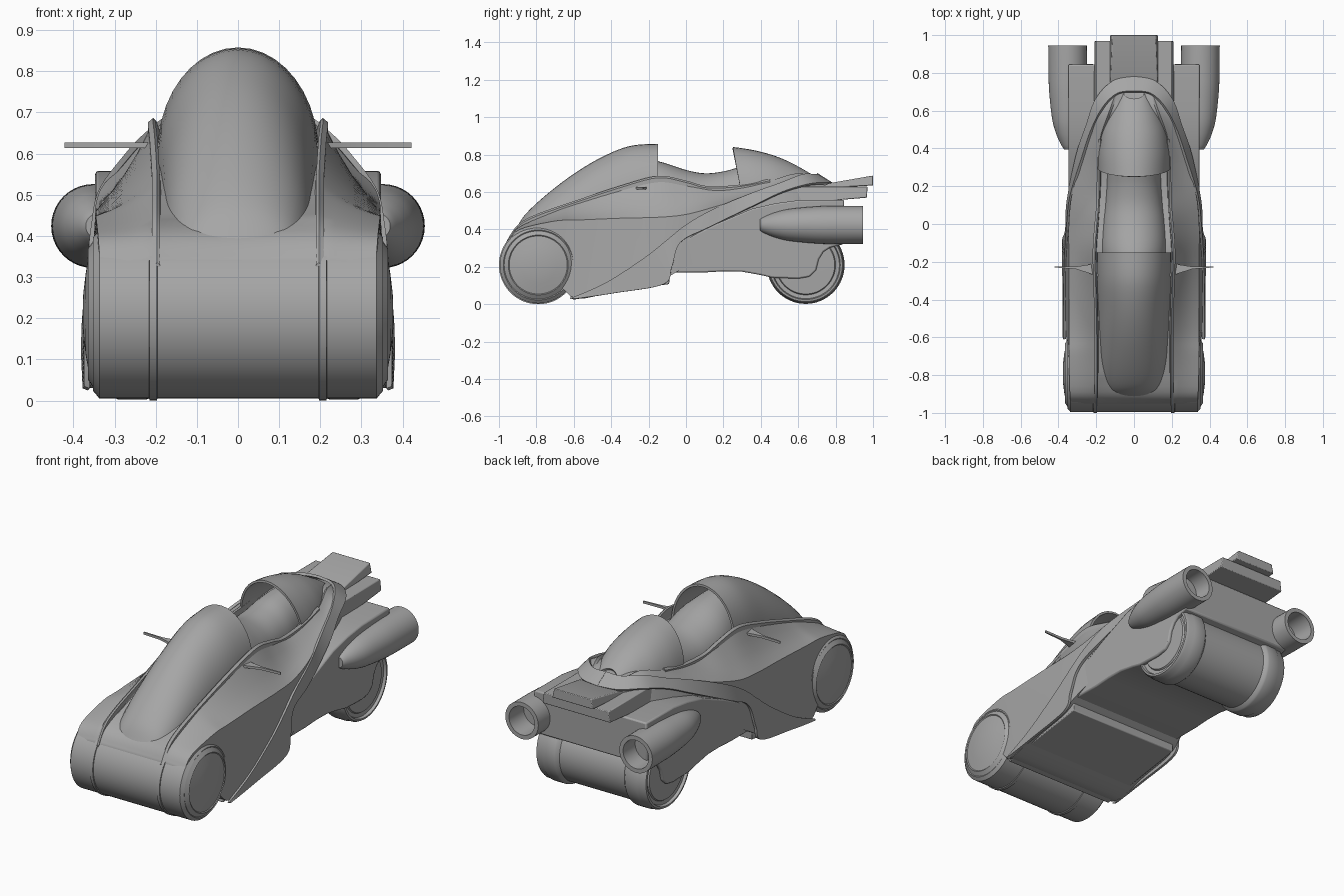
import bpy, bmesh
from math import sin, cos, pi

grey = bpy.data.materials.new("dark_grey")
grey.diffuse_color = (.38, .38, .38, 1)


def spline(rows, n=5):
    """Catmull-Rom interpolation through rows of numbers."""
    out = []
    for i in range(len(rows) - 1):
        p = [rows[max(0, min(len(rows) - 1, i + k))] for k in (-1, 0, 1, 2)]
        for s in range(n):
            t = s / n
            out.append([.5 * (2*b + (c-a)*t + (2*a-5*b+4*c-d)*t*t + (3*b-a-3*c+d)*t**3)
                        for a, b, c, d in zip(*p)])
    return out + [list(rows[-1])]


def loft(name, rings, closed=True, caps=True, mirror=False, thick=0, bevel=0):
    """Skin a list of equally long point rings."""
    bm = bmesh.new()
    vs = [[bm.verts.new(p) for p in r] for r in rings]
    m = len(rings[0])
    for a, b in zip(vs, vs[1:]):
        for j in range(m if closed else m - 1):
            k = (j + 1) % m
            bm.faces.new((a[j], a[k], b[k], b[j]))
    if closed and caps:
        bm.faces.new(vs[0])
        bm.faces.new(vs[-1])
    bmesh.ops.remove_doubles(bm, verts=bm.verts, dist=1e-5)
    bmesh.ops.recalc_face_normals(bm, faces=bm.faces)
    me = bpy.data.meshes.new(name)
    bm.to_mesh(me)
    bm.free()
    me.materials.append(grey)
    ob = bpy.data.objects.new(name, me)
    bpy.context.collection.objects.link(ob)
    bpy.ops.object.select_all(action='DESELECT')
    ob.select_set(True)
    bpy.context.view_layer.objects.active = ob
    if thick:
        mod = ob.modifiers.new("thickness", 'SOLIDIFY')
        mod.thickness, mod.offset = thick, 0
        bpy.ops.object.modifier_apply(modifier=mod.name)
    if bevel:
        mod = ob.modifiers.new("bevel", 'BEVEL')
        mod.width, mod.segments = bevel, 2
    if mirror:
        mod = ob.modifiers.new("mirror", 'MIRROR')
        mod.merge_threshold = .0005
    bpy.ops.object.shade_smooth_by_angle(angle=.6)
    return ob


def prism(name, profile, x, bevel=.004, xtop=None):
    """Side profile (y, z) extruded across the width."""
    zmax = max(z for _, z in profile)
    zmin = min(z for _, z in profile)
    def w(z):
        return x if xtop is None else x + (xtop - x) * (z - zmin) / (zmax - zmin)
    return loft(name, [[(s * w(z), y, z) for y, z in profile] for s in (-1, 1)], bevel=bevel)


def arches(rows, lean=0, n=20):
    """Half-ellipse sections (y, half width, base z, top z)."""
    return [[(w * cos(pi*i/n), y + lean * (1 - sin(pi*i/n)), zb + (zt-zb) * sin(pi*i/n))
             for i in range(n + 1)] for y, w, zb, zt in spline(rows)]


def wheel(name, y, z, profile, n=64):
    """Lathe of (x, radius) about a crosswise axle, mirrored."""
    loft(name, [[(x, y + r * cos(2*pi*i/n), z + r * sin(2*pi*i/n)) for i in range(n)]
                for x, r in profile], caps=False, mirror=True)


# wheels: wide drums with raised bands and stepped hub discs
wheel("front_wheel", -.79, .21,
      [(0, .205), (.196, .205), (.197, .21), (.215, .21), (.216, .205), (.337, .205), (.341, .2),
       (.352, .187), (.349, .182), (.364, .16), (.36, .155), (.37, .1), (.376, .05), (.377, 0)])
wheel("rear_wheel", .64, .21,
      [(0, .19), (.2, .19), (.215, .205), (.225, .208), (.29, .208), (.3, .203), (.325, .203),
       (.338, .196), (.34, .185), (.325, .18), (.322, .16), (.33, .155), (.332, 0)])

# main body: y, top z, rail x/z, shoulder x/z, bottom x/z
body = [(-.95, .34, .2, .345, .335, .333, .335, .25), (-.89, .41, .2, .415, .34, .40, .341, .2),
        (-.7, .48, .2, .50, .345, .445, .348, .12), (-.58, .52, .2, .545, .345, .45, .36, .03),
        (-.35, .58, .205, .62, .345, .46, .368, .08), (-.15, .62, .21, .67, .345, .465, .37, .12),
        (0, .60, .2, .645, .345, .48, .35, .2), (.15, .58, .19, .615, .33, .52, .34, .25),
        (.3, .59, .185, .63, .288, .565, .33, .3), (.45, .64, .18, .66, .238, .62, .30, .4),
        (.6, .69, .13, .70, .18, .675, .25, .45), (.74, .66, .08, .665, .12, .645, .18, .5)]
rings = []
for y, zt, xr, zr, xs, zs, xb, zb in spline(body):
    sag = .1 * (zr - zs)
    half = [(xr - .012, zt), (xr, zr)]
    half += [(xr + (xs-xr)*t, zr + (zs-zr)*t - 4*sag*t*(1-t)) for t in (.25, .5, .75)]
    half += [(xs, zs), (xs + (xb-xs)*.5, (zs+zb)/2), (xb, zb)]
    rings.append([(x, y, z) for x, z in half] + [(-x, y, z) for x, z in reversed(half)])
loft("main_body", rings)

# floor pan and rear fender block
prism("floor_pan", [(-.62, .028), (-.09, .108), (-.08, .3), (-.55, .3)], .343)
prism("rear_body", [(-.07, .17), (.1, .17), (.2, .176), (.3, .174), (.4, .156), (.46, .142),
                    (.6, .137), (.66, .147), (.695, .18), (.71, .24), (.735, .28), (.77, .303),
                    (.84, .32), (.845, .558), (.6, .556), (.48, .54), (.35, .51), (.15, .425),
                    (.03, .365), (-.03, .32), (-.06, .26)], .347, .008)

# sweeping side band that wraps behind the hood: upper edge, lower edge
band = [(.367, -.61, .032, .371, -.6, .027), (.367, -.42, .12, .372, -.38, .06),
        (.364, -.22, .25, .374, -.12, .107), (.358, -.1, .345, .372, -.075, .2),
        (.35, 0, .425, .358, -.03, .33), (.332, .15, .51, .35, .12, .41),
        (.272, .35, .592, .30, .37, .53), (.222, .5, .645, .25, .52, .60),
        (.16, .62, .69, .2, .66, .64), (.085, .69, .69, .11, .755, .645), (0, .70, .695, 0, .778, .645)]
loft("side_band", [[r[:3], r[3:]] for r in spline(band, 7)], closed=False, mirror=True, thick=.014)

# raised rails beside the cockpit
rail = [(.2, -.96, .33), (.2, -.9, .418), (.2, -.8, .475), (.2, -.6, .545), (.205, -.35, .628),
        (.21, -.15, .68), (.2, 0, .655), (.19, .12, .625), (.187, .3, .635), (.18, .45, .665)]
loft("cockpit_rail", [[(x-.01, y, z-.05), (x+.009, y, z-.05), (x+.009, y, z-.004), (x-.003, y, z+.006),
                       (x-.01, y, z)] for x, y, z in spline(rail)], mirror=True)

# front cowl, saddle and rear hood
loft("front_cowl", arches([(-.91, .10, .34, .385), (-.86, .145, .36, .47), (-.75, .17, .40, .575),
                           (-.6, .18, .45, .69), (-.45, .185, .5, .78), (-.3, .19, .56, .84),
                           (-.15, .19, .6, .852)]), closed=False, thick=.012)
loft("saddle", arches([(-.32, .16, .5, .79), (-.15, .175, .56, .765), (0, .168, .55, .718),
                       (.1, .155, .55, .70), (.2, .146, .55, .71), (.3, .14, .56, .735),
                       (.42, .12, .58, .745), (.5, .06, .6, .71)]))
loft("rear_hood", arches([(.25, .19, .57, .835), (.35, .187, .58, .82), (.45, .168, .60, .795),
                          (.53, .135, .62, .765), (.59, .10, .64, .735), (.66, .06, .65, .695)],
                         lean=.05), closed=False, thick=.012)

# stacked tail plates
prism("tail_deck", [(.5, .53), (.968, .57), (.97, .63), (.6, .63)], .215, xtop=.2)
prism("tail_fin", [(.7, .62), (1.0, .635), (1.0, .688), (.77, .648)], .13, xtop=.115)

# exhaust pods: y, centre x, radius, with a hollow rear
pod = spline([(.395, .34, .03), (.42, .341, .045), (.48, .345, .068), (.56, .348, .086),
              (.7, .35, .099), (.8, .351, .102)]) + [(.945, .352, .102), (.945, .352, .079), (.82, .352, .076)]
loft("exhaust_pod", [[(cx + r * cos(2*pi*i/40), y, .424 + r * sin(2*pi*i/40)) for i in range(40)]
                     for y, cx, r in pod], mirror=True)

# thin side blades
blade = [(.19, -.28), (.24, -.26), (.31, -.238), (.422, -.23), (.422, -.224), (.31, -.226), (.24, -.215), (.19, -.2)]
loft("side_blade", [[(x, y, z) for x, y in blade] for z in (.614, .627)], mirror=True)
